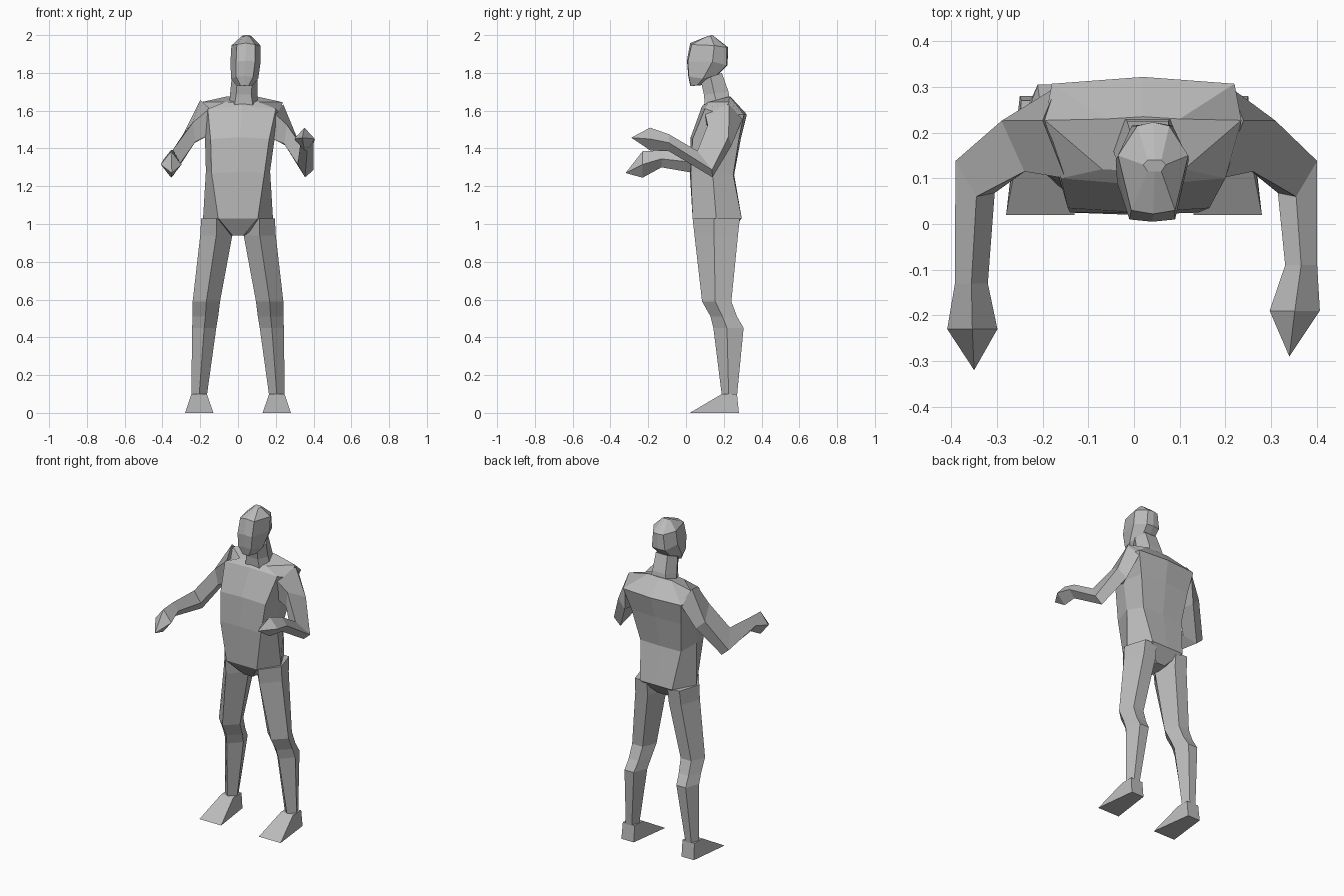
import bpy
import bmesh

cube = bpy.data.objects.get("Cube")
if cube:
    bpy.data.objects.remove(cube, do_unlink=True)

grey = bpy.data.materials.new("plain grey")
grey.use_nodes = True
colour = (0.5, 0.5, 0.5, 1)
grey.diffuse_color = colour
grey.node_tree.nodes["Principled BSDF"].inputs["Base Color"].default_value = colour


def loft(name, rings):
    """Skin a stack of equal-sized point rings and cap both ends."""
    bm = bmesh.new()
    loops = [[bm.verts.new(p) for p in ring] for ring in rings]
    count = len(loops[0])
    for low, high in zip(loops, loops[1:]):
        for i in range(count):
            j = (i + 1) % count
            bm.faces.new((low[i], low[j], high[j], high[i]))
    bm.faces.new(loops[0])
    bm.faces.new(loops[-1])
    bmesh.ops.remove_doubles(bm, verts=bm.verts[:], dist=0.0005)
    bmesh.ops.recalc_face_normals(bm, faces=bm.faces[:])
    mesh = bpy.data.meshes.new(name)
    bm.to_mesh(mesh)
    bm.free()
    mesh.materials.append(grey)
    obj = bpy.data.objects.new(name, mesh)
    bpy.context.collection.objects.link(obj)
    return obj


def body_ring(cx, front, side, back, bulge=0.01):
    """Eight points from (half width, y, z) of the front, side and back."""
    right = [(cx + w, y, z) for w, y, z in (front, side, back)]
    left = [(2 * cx - x, y, z) for x, y, z in reversed(right)]
    nose = (cx, front[1] - bulge, front[2] + bulge)
    spine = (cx, back[1] + bulge, back[2])
    return [nose] + right + [spine] + left


def leg_ring(side, inner, outer, front, back, z):
    """Five points with a ridge at the front and a flat back."""
    mid = (inner + outer) / 2
    half = (outer - inner) / 4
    y = front + (back - front) * 0.45
    pts = [(mid, front), (outer, y), (mid + half, back), (mid - half, back), (inner, y)]
    return [(side * x, py, z) for x, py in pts]


def diamond(x, y, z, w, h, side):
    """Upright diamond: outer, top, inner, bottom."""
    return [(x + side * w, y, z), (x, y, z + h), (x - side * w, y, z), (x, y, z - h)]


# Torso, from crotch to shoulder tops
loft("torso", [
    body_ring(0, (.03, .1, .94), (.04, .16, .94), (.03, .23, .95), 0),
    body_ring(0, (.105, .035, 1.03), (.185, .16, 1.03), (.11, .295, 1.03), 0),
    body_ring(0, (.14, .025, 1.27), (.17, .14, 1.28), (.14, .25, 1.26), .005),
    body_ring(.01, (.155, .035, 1.45), (.185, .14, 1.46), (.17, .28, 1.45)),
    body_ring(.02, (.18, .1, 1.61), (.21, .19, 1.58), (.2, .307, 1.58), .015),
    body_ring(.02, (.09, .12, 1.645), (.215, .227, 1.645), (.08, .23, 1.675), .005),
])

# Neck
loft("neck", [
    body_ring(.03, (.05, .1, 1.62), (.075, .16, 1.65), (.05, .23, 1.67), 0),
    body_ring(.03, (.04, .095, 1.685), (.072, .15, 1.69), (.045, .225, 1.7), 0),
    body_ring(.035, (.04, .08, 1.75), (.068, .13, 1.78), (.04, .19, 1.8), 0),
])

# Head, from chin to crown
loft("head", [
    body_ring(.035, (.02, .025, 1.73), (.045, .06, 1.735), (.03, .085, 1.735), .003),
    body_ring(.035, (.045, .015, 1.78), (.072, .09, 1.77), (.04, .165, 1.79), .003),
    body_ring(.04, (.05, .01, 1.86), (.08, .14, 1.86), (.045, .215, 1.84), .005),
    body_ring(.042, (.048, .03, 1.95), (.077, .15, 1.945), (.035, .215, 1.935), .008),
    body_ring(.045, (.015, .115, 1.995), (.025, .13, 1.995), (.015, .14, 2), 0),
])

# Legs and feet
leg_profile = [
    (.03, .195, .035, .285, 1.03),
    (.03, .2, .045, .275, .94),
    (.095, .24, .085, .24, .59),
    (.105, .24, .13, .27, .51),
    (.115, .243, .145, .305, .45),
    (.165, .247, .19, .27, .09),
]
for side, word in ((1, "left"), (-1, "right")):
    loft(word + "_leg", [leg_ring(side, *row) for row in leg_profile])
    sole = [(.13, .02, 0), (.28, .02, 0), (.25, .28, 0), (.165, .28, 0)]
    ankle = [(.165, .19, .1), (.247, .19, .1), (.247, .27, .1), (.165, .27, .1)]
    loft(word + "_foot", [[(side * x, y, z) for x, y, z in ring] for ring in (sole, ankle)])

# Upper arms share one shape, forearms and hands are posed separately
upper_arm = [
    [(.22, .227, 1.645), (.17, .1, 1.6), (.17, .13, 1.46), (.19, .3, 1.57)],
    [(.3, .226, 1.47), (.25, .115, 1.53), (.235, .125, 1.43), (.245, .24, 1.42)],
    [(.396, .138, 1.29), (.35, .06, 1.39), (.31, .068, 1.32), (.35, .14, 1.25)],
]
shifts = (.02, .01, .005)
poses = {
    1: [(.366, -.09, 1.43, .035, .045), (.352, -.19, 1.45, .055, .06), (.34, -.29, 1.457, 0, 0)],
    -1: [(-.356, -.13, 1.345, .036, .045), (-.354, -.23, 1.315, .055, .07), (-.35, -.32, 1.27, 0, 0)],
}
for side, word in ((1, "left"), (-1, "right")):
    rings = [[(side * x + shift, y, z - side * shift * 0.6) for x, y, z in ring]
             for ring, shift in zip(upper_arm, shifts)]
    wrist, palm, tip = [diamond(*row, side) for row in poses[side]]
    loft(word + "_arm", rings + [wrist])
    loft(word + "_hand", [wrist, palm, tip])
